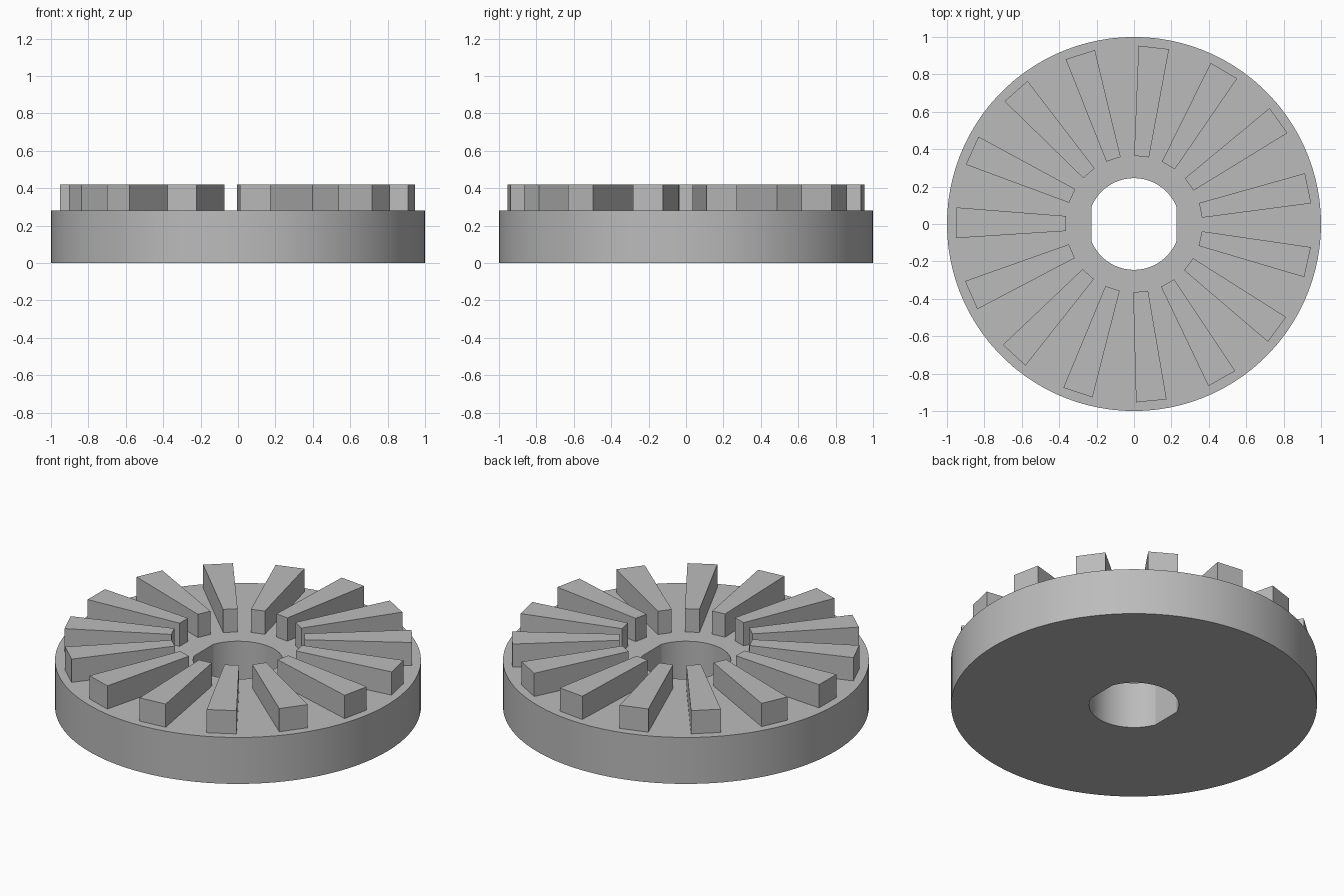
import bpy, bmesh
from math import cos, sin, radians, tau
from mathutils import Matrix

cube = bpy.data.objects.get("Cube")
if cube:
    bpy.data.objects.remove(cube, do_unlink=True)

DISC_TOP, TOOTH_TOP = 0.28, 0.42
HOLE_RADIUS, FLAT_X = 0.245, 0.228
SEGMENTS, TEETH = 100, 15

grey = bpy.data.materials.new("plain_grey")
grey.use_nodes = True
colour = (0.5, 0.5, 0.5, 1)
grey.diffuse_color = colour
grey.node_tree.nodes["Principled BSDF"].inputs["Base Color"].default_value = colour


def finish(bm, name):
    bmesh.ops.recalc_face_normals(bm, faces=bm.faces)
    mesh = bpy.data.meshes.new(name)
    bm.to_mesh(mesh)
    bm.free()
    mesh.materials.append(grey)
    obj = bpy.data.objects.new(name, mesh)
    bpy.context.collection.objects.link(obj)
    return obj


# Disc with a round bore that has a flat on each side
def hole_radius(angle):
    return min(HOLE_RADIUS, FLAT_X / max(abs(cos(angle)), 0.01))


bm = bmesh.new()
rings = []
for radius, z in ((lambda a: 1, 0), (lambda a: 1, DISC_TOP),
                  (hole_radius, DISC_TOP), (hole_radius, 0)):
    angles = [tau * i / SEGMENTS for i in range(SEGMENTS)]
    rings.append([bm.verts.new((radius(a) * cos(a), radius(a) * sin(a), z))
                  for a in angles])
for k, ring in enumerate(rings):
    other = rings[(k + 1) % len(rings)]
    for i in range(SEGMENTS):
        j = (i + 1) % SEGMENTS
        bm.faces.new((ring[i], ring[j], other[j], other[i]))
disc = finish(bm, "disc")
bpy.ops.object.select_all(action="DESELECT")
disc.select_set(True)
bpy.context.view_layer.objects.active = disc
bpy.ops.object.shade_smooth_by_angle(angle=radians(15))

# Ring of tapered radial teeth
outline = ((0.363, -0.04), (0.95, -0.082), (0.95, 0.082), (0.363, 0.04))
for n in range(TEETH):
    bm = bmesh.new()
    base = bm.faces.new([bm.verts.new((x, y, DISC_TOP)) for x, y in outline])
    top = bmesh.ops.extrude_face_region(bm, geom=[base], use_keep_orig=True)["geom"]
    bmesh.ops.translate(bm, vec=(0, 0, TOOTH_TOP - DISC_TOP),
                        verts=[v for v in top if isinstance(v, bmesh.types.BMVert)])
    # The hidden underside rests on the disc
    bmesh.ops.recalc_face_normals(bm, faces=bm.faces)
    bm.transform(Matrix.Rotation(radians(179.6) + n * tau / TEETH, 4, "Z"))
    finish(bm, f"tooth_{n + 1}")
